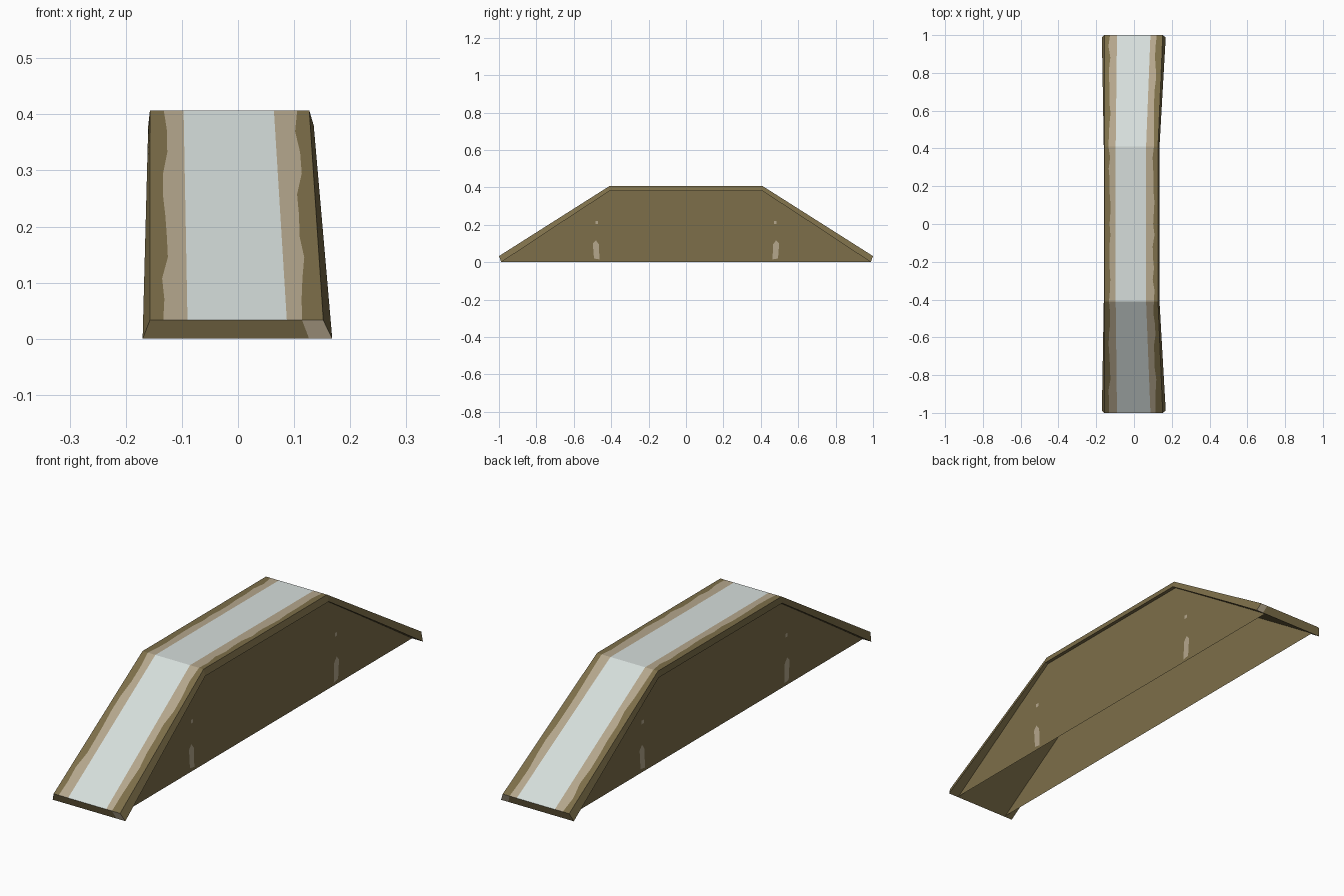
import bpy, bmesh, random

if "Cube" in bpy.data.objects:
    bpy.data.objects.remove(bpy.data.objects["Cube"])
random.seed(4)

def material(name, rgb):
    m = bpy.data.materials.new(name)
    m.diffuse_color = (*rgb, 1)
    m.use_nodes = True
    m.node_tree.nodes["Principled BSDF"].inputs["Base Color"].default_value = m.diffuse_color
    return m

BROWN = material("worn brown", (0.205, 0.158, 0.067))
TAN = material("scuffed tan", (0.46, 0.385, 0.265))
GREY = material("pale grey", (0.67, 0.73, 0.71))
MATS = [BROWN, TAN, GREY]

def finish(name, bm, recalc=True):
    if recalc:
        bmesh.ops.recalc_face_normals(bm, faces=bm.faces[:])
    me = bpy.data.meshes.new(name)
    bm.to_mesh(me)
    bm.free()
    for m in MATS:
        me.materials.append(m)
    ob = bpy.data.objects.new(name, me)
    bpy.context.collection.objects.link(ob)
    return ob

def lerp(a, b, t):
    return a + (b - a) * t

# Bent slab: ramp up, flat shelf, ramp down, with a worn grey strip on top
RISE = 0.59
N = 10                                            # pieces per ramp
ramp = [-1 + RISE * i / N for i in range(N + 1)]
shelf = [-0.41 + 0.82 * i / 14 for i in range(1, 14)]
stations = ramp + shelf + [-y for y in reversed(ramp)]

bm = bmesh.new()
rings = []
for y in stations:
    t = min(1, (1 - abs(y)) / RISE)               # 0 at the foot, 1 on the shelf
    wob = lambda: random.uniform(-0.006, 0.006)
    top = [-0.157, -0.130 + wob(), lerp(-0.090, -0.097, t),
           lerp(0.087, 0.064, t), lerp(0.119, 0.104, t) + wob(), lerp(0.152, 0.127, t)]
    left, right = lerp(-0.17, -0.16, t), lerp(0.168, 0.135, t)
    low = [lerp(left, right, (x - top[0]) / (top[-1] - top[0])) for x in top]
    yl = y * (0.988 if abs(y) > 0.99 else lerp(0.988, 1.0, t))
    zt, zb = lerp(0.033, 0.407, t), lerp(0.0, 0.38, t)
    rings.append([bm.verts.new((x, y, zt)) for x in top] +
                 [bm.verts.new((x, yl, zb)) for x in reversed(low)])
TOP_COLOURS = [0, 1, 2, 1, 0]
for a, b in zip(rings, rings[1:]):
    for i in range(12):
        j = (i + 1) % 12
        f = bm.faces.new((a[i], a[j], b[j], b[i]))
        f.material_index = TOP_COLOURS[i] if i < 5 else 0
for r in (rings[0], rings[-1]):
    for i in range(5):
        f = bm.faces.new((r[i], r[i + 1], r[10 - i], r[11 - i]))
        f.material_index = 1 if i == 4 else 0     # scuffed corner
finish("ramp_slab", bm)

# Side panels: thin sheets under the slab, open at the bottom
for name, x, side in (("right_panel", 0.12, 1), ("left_panel", -0.132, -1)):
    bm = bmesh.new()
    outline = [(-0.985, 0.002), (0.985, 0.002), (0.41, 0.384), (-0.41, 0.384)]
    vs = [bm.verts.new((x, y, z)) for y, z in outline]
    f = bm.faces.new(vs if side > 0 else vs[::-1])
    finish(name, bm, False)

    # Small scuff marks on the panels
    bm = bmesh.new()
    for s in (-1, 1):
        for marks in ([(0.463, 0.015), (0.492, 0.02), (0.498, 0.1), (0.482, 0.118), (0.465, 0.095)],
                      [(0.47, 0.205), (0.485, 0.205), (0.485, 0.22), (0.47, 0.22)]):
            f = bm.faces.new([bm.verts.new((x + side * 0.001, s * y, z)) for y, z in marks])
            f.material_index = 1
            f.normal_update()
            if f.normal.x * side < 0:
                f.normal_flip()
    finish(name + "_scuffs", bm, False)
